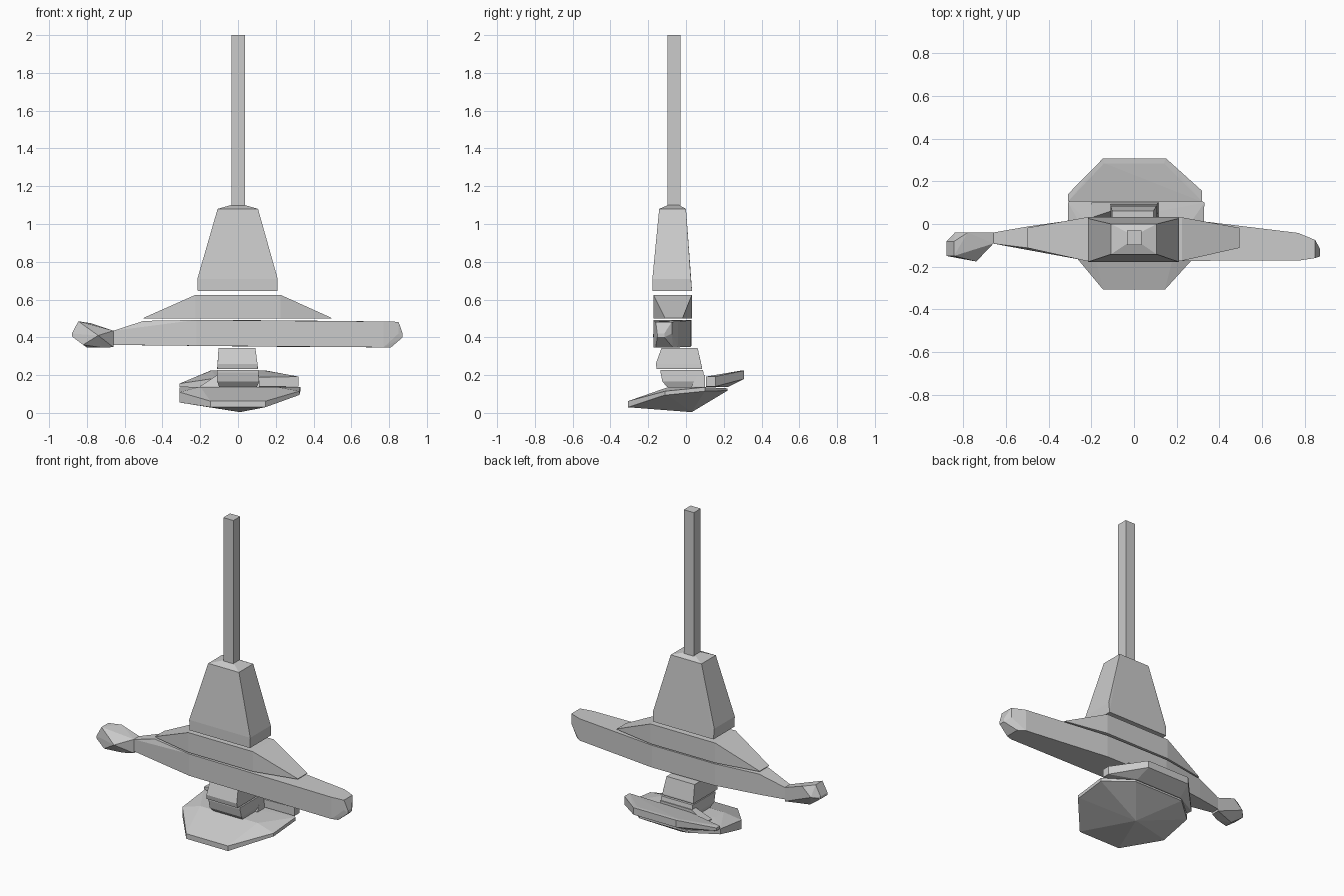
import bpy, bmesh, math


def hull(name, pts):
    """Flat-faced convex solid around the given points."""
    bm = bmesh.new()
    for p in pts:
        bm.verts.new(p)
    bmesh.ops.remove_doubles(bm, verts=bm.verts[:], dist=0.0005)
    bmesh.ops.convex_hull(bm, input=bm.verts[:])
    loose = [v for v in bm.verts if not v.link_faces]
    bmesh.ops.delete(bm, geom=loose, context='VERTS')
    bmesh.ops.dissolve_limit(bm, angle_limit=math.radians(1.5),
                             verts=bm.verts[:], edges=bm.edges[:])
    bmesh.ops.recalc_face_normals(bm, faces=bm.faces[:])
    me = bpy.data.meshes.new(name)
    bm.to_mesh(me)
    bm.free()
    ob = bpy.data.objects.new(name, me)
    bpy.context.collection.objects.link(ob)
    return ob


def boxes(rows):
    """Corner points of box slices x0, x1, y0, y1, z0, z1."""
    return [(x, y, z) for x0, x1, y0, y1, z0, z1 in rows
            for x in (x0, x1) for y in (y0, y1) for z in (z0, z1)]


# Tall square rod
hull("rod", boxes([(-0.034, 0.036, -0.098, -0.03, 1.09, 2.0)]))

# Tapered tower with a low peaked cap
hull("tower", boxes([(-0.213, 0.208, -0.178, 0.032, 0.645, 0.645),
                     (-0.215, 0.21, -0.178, 0.026, 0.71, 0.71),
                     (-0.108, 0.106, -0.142, 0.0, 1.08, 1.08),
                     (-0.03, 0.03, -0.09, -0.04, 1.102, 1.102)]))

# Sloped skirt under the tower
hull("skirt", boxes([(-0.5, 0.495, -0.112, -0.018, 0.5, 0.503),
                     (-0.225, 0.225, -0.173, 0.031, 0.5, 0.625)]))

# Long cross beam, pinched at the left end
hull("beam", boxes([(-0.66, -0.66, -0.092, -0.04, 0.36, 0.435),
                    (-0.5, -0.5, -0.112, -0.012, 0.358, 0.487),
                    (-0.22, -0.22, -0.173, 0.028, 0.355, 0.492),
                    (0.22, 0.22, -0.176, 0.025, 0.35, 0.49),
                    (0.5, 0.5, -0.176, -0.01, 0.348, 0.488),
                    (0.77, 0.77, -0.172, -0.042, 0.347, 0.484),
                    (0.81, 0.81, -0.16, -0.07, 0.347, 0.4),
                    (0.85, 0.85, -0.16, -0.075, 0.42, 0.482),
                    (0.872, 0.872, -0.152, -0.115, 0.4, 0.42)]))

# Faceted knob at the left end
hull("end_knob", boxes([(-0.66, -0.66, -0.092, -0.04, 0.348, 0.435),
                        (-0.88, -0.88, -0.15, -0.082, 0.405, 0.42),
                        (-0.845, -0.845, -0.15, -0.082, 0.48, 0.485)]) +
     [(-0.84, -0.04, 0.42), (-0.78, -0.04, 0.475), (-0.74, -0.176, 0.41),
      (-0.82, -0.16, 0.36), (-0.80, -0.09, 0.346), (-0.72, -0.12, 0.346)])

# Two stacked neck blocks
hull("upper_neck", boxes([(-0.11, 0.105, -0.155, 0.085, 0.232, 0.24),
                          (-0.108, 0.103, -0.16, 0.08, 0.26, 0.26),
                          (-0.103, 0.092, -0.13, 0.062, 0.335, 0.343)]))
hull("lower_neck", boxes([(-0.11, 0.108, -0.135, 0.09, 0.215, 0.226),
                          (-0.11, 0.112, -0.125, 0.1, 0.165, 0.17),
                          (-0.1, 0.1, -0.1, 0.06, 0.138, 0.138)]))

# Thin wedge joining neck and plate
hull("neck_wedge", boxes([(-0.2, 0.115, 0.03, 0.1, 0.137, 0.142),
                          (-0.11, 0.11, 0.06, 0.1, 0.19, 0.2)]))

# Shallow octagonal dish, pointed below
hull("base_dish", boxes([(-0.145, 0.145, -0.308, -0.3, 0.03, 0.062),
                         (-0.31, -0.31, -0.11, -0.1, 0.055, 0.11),
                         (0.325, 0.325, -0.11, -0.1, 0.095, 0.115),
                         (-0.31, -0.31, 0.1, 0.1, 0.1, 0.134),
                         (0.33, 0.33, 0.1, 0.1, 0.115, 0.136),
                         (-0.2, 0.2, -0.09, 0.0, 0.138, 0.138),
                         (-0.17, 0.17, 0.22, 0.22, 0.118, 0.13)]) +
     [(0.01, 0.03, 0.004)])

# Raised rear plate
hull("rear_plate", boxes([(-0.145, 0.15, 0.308, 0.308, 0.18, 0.224),
                          (-0.14, 0.14, 0.285, 0.285, 0.222, 0.223),
                          (-0.31, -0.31, 0.105, 0.14, 0.137, 0.155),
                          (0.315, 0.32, 0.105, 0.155, 0.14, 0.192),
                          (-0.11, 0.12, 0.105, 0.105, 0.137, 0.185),
                          (-0.16, 0.16, 0.22, 0.22, 0.136, 0.136)]))
